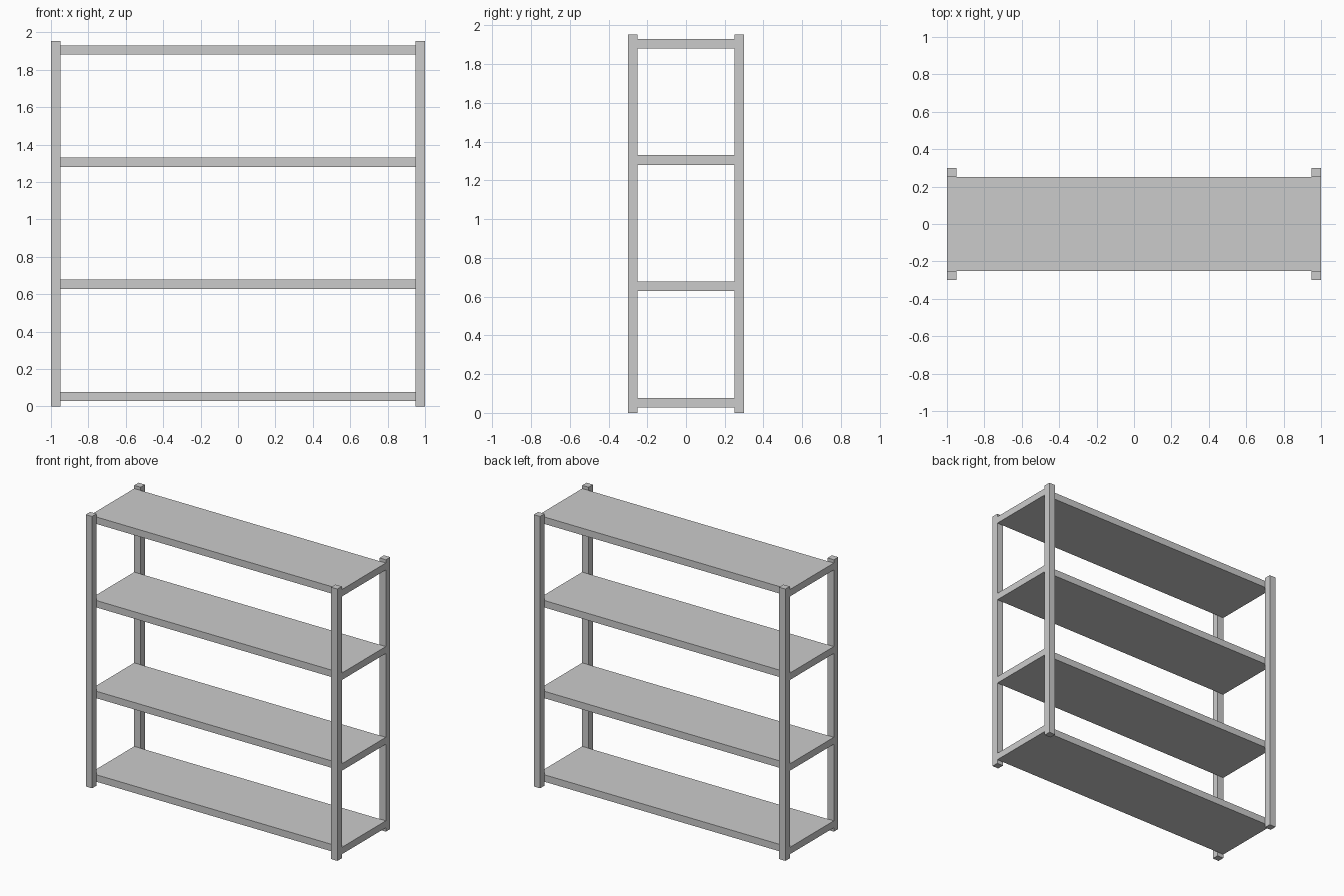
import bpy

if "Cube" in bpy.data.objects:
    bpy.data.objects.remove(bpy.data.objects["Cube"])

def box(name, x, y, z):
    """Axis-aligned box from (min, max) ranges."""
    bpy.ops.mesh.primitive_cube_add(size=1, location=[sum(r) / 2 for r in (x, y, z)])
    ob = bpy.context.object
    ob.name = name
    ob.scale = [r[1] - r[0] for r in (x, y, z)]
    bpy.ops.object.transform_apply(location=False, rotation=False, scale=True)
    return ob

HALF_W, HALF_D, POST, HEIGHT = 1.0, 0.3, 0.05, 1.953

# Four corner posts
for sx, side in ((-1, "left"), (1, "right")):
    for sy, face in ((-1, "front"), (1, "back")):
        x = sorted((sx * (HALF_W - POST), sx * HALF_W))
        y = sorted((sy * (HALF_D - POST), sy * HALF_D))
        box(f"{face}_{side}_post", x, y, (0, HEIGHT))

# Four shelf boards, full width between front and back posts
for i, z in enumerate((0.028, 0.628, 1.28, 1.88)):
    box(f"shelf_{i + 1}", (-HALF_W, HALF_W), (POST - HALF_D, HALF_D - POST), (z, z + 0.05))
